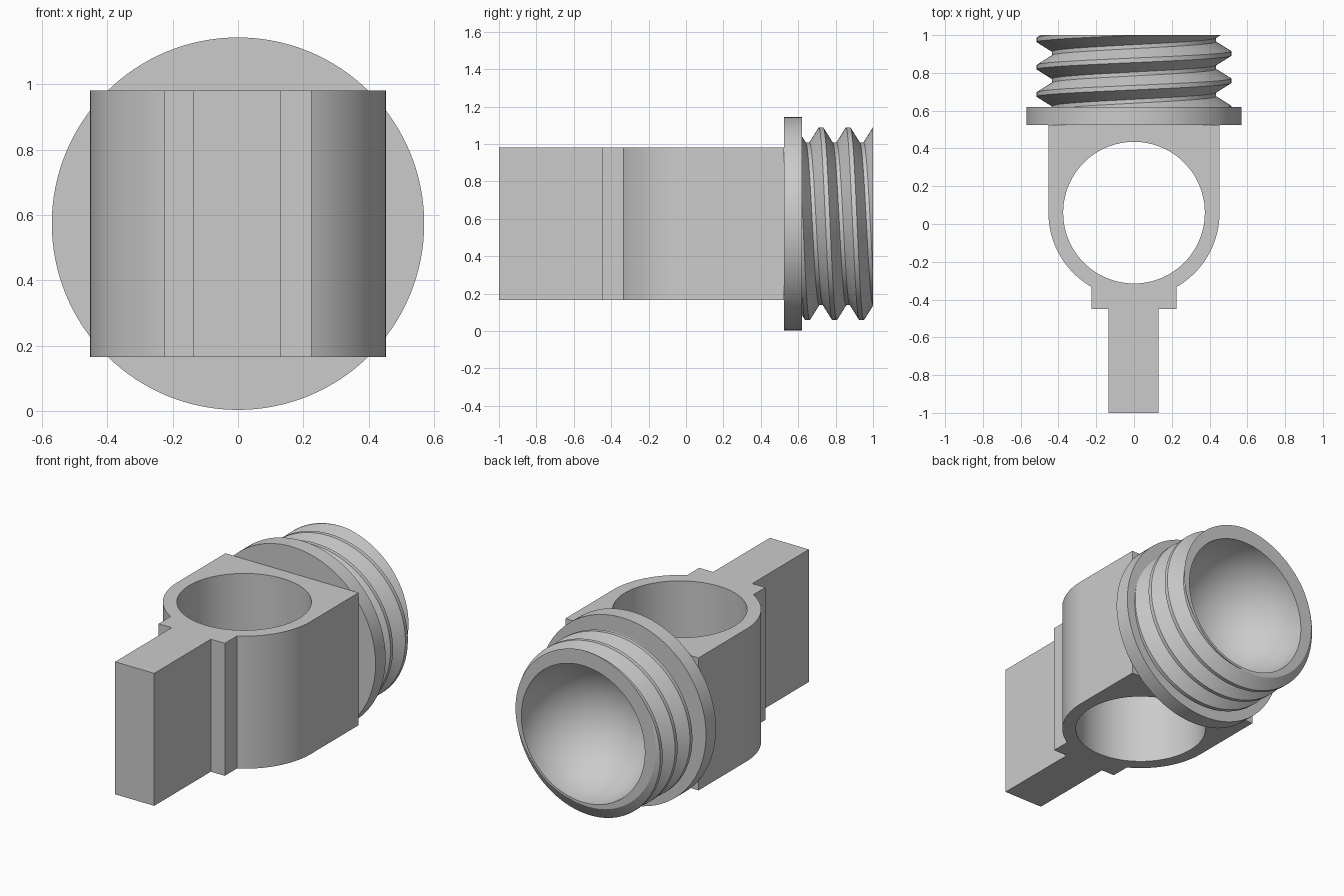
import bpy, bmesh
from math import sin, cos, pi, tau, acos

cube = bpy.data.objects.get("Cube")
if cube:
    bpy.data.objects.remove(cube, do_unlink=True)

grey = bpy.data.materials.new("plain_grey")
grey.use_nodes = True
grey.diffuse_color = (0.6, 0.6, 0.6, 1)
grey.node_tree.nodes["Principled BSDF"].inputs["Base Color"].default_value = (0.6, 0.6, 0.6, 1)

AXIS_Z = 0.573       # height of the spigot axis
SIDES = 128
BORE = 0.42          # radius of the round socket
END_Y = 1.0


def finish(obj):
    obj.data.materials.clear()
    obj.data.materials.append(grey)
    bpy.ops.object.select_all(action='DESELECT')
    obj.select_set(True)
    bpy.context.view_layer.objects.active = obj
    bpy.ops.object.shade_smooth_by_angle(angle=pi / 7)


def add_mesh(name, bm):
    mesh = bpy.data.meshes.new(name)
    bm.to_mesh(mesh)
    bm.free()
    obj = bpy.data.objects.new(name, mesh)
    bpy.context.collection.objects.link(obj)
    finish(obj)
    return obj


def around(r, y, a):
    """Point on a circle about the spigot axis, from the top towards +x."""
    return (r * sin(a), y, AXIS_Z + r * cos(a))


def sweep(profile, steps, start=0, pitch=0):
    """Turn an (r, y) profile about the axis, moving on by pitch each turn."""
    bm = bmesh.new()
    rows = []
    for i in range(steps + 1):
        a = start + tau * i / SIDES
        rows.append([bm.verts.new(around(r, y + pitch * a / tau, a)) for r, y in profile])
    for p, q in zip(rows, rows[1:]):
        for j in range(len(profile) - 1):
            bm.faces.new((p[j], q[j], q[j + 1], p[j + 1]))
    bmesh.ops.remove_doubles(bm, verts=bm.verts, dist=1e-5)
    return bm


# Body: eyelet with square shoulders, neck and flat handle, extruded upright
EYE_Y, OUTER, HOLE = 0.06, 0.453, 0.375
NECK = 0.225
sweep_angle = acos(NECK / OUTER)
arc = [(OUTER * cos(t), EYE_Y - OUTER * sin(t))
       for t in (sweep_angle * (1 - i / 32) for i in range(33))]
right = [(NECK, -0.45)] + arc + [(OUTER, 0.525)]
left = [(-x, y) for x, y in reversed(right)]
outline = [(0.13, -1), (0.13, -0.45)] + right + left + [(-0.136, -0.45), (-0.136, -1)]
hole = [(HOLE * cos(tau * i / 96), EYE_Y + HOLE * sin(tau * i / 96)) for i in range(96)]

curve = bpy.data.curves.new("eyelet_body", 'CURVE')
curve.dimensions = '2D'
curve.fill_mode = 'BOTH'
curve.extrude = 0.4075
for points in (outline, hole):
    spline = curve.splines.new('POLY')
    spline.points.add(len(points) - 1)
    for point, (x, y) in zip(spline.points, points):
        point.co = (x, y, 0, 1)
    spline.use_cyclic_u = True
body = bpy.data.objects.new("eyelet_body", curve)
body.location.z = AXIS_Z
bpy.context.collection.objects.link(body)
bpy.ops.object.select_all(action='DESELECT')
body.select_set(True)
bpy.context.view_layer.objects.active = body
bpy.ops.object.convert(target='MESH')
body = bpy.context.view_layer.objects.active
bm = bmesh.new()
bm.from_mesh(body.data)
bmesh.ops.remove_doubles(bm, verts=bm.verts, dist=1e-5)
bmesh.ops.recalc_face_normals(bm, faces=bm.faces)
bm.to_mesh(body.data)
bm.free()
finish(body)

# Flange: round plate, open behind the thread
flange = sweep([(0, 0.523), (0.57, 0.523), (0.57, 0.62), (0.41, 0.62)], SIDES)
bmesh.ops.recalc_face_normals(flange, faces=flange.faces)
if sum(f.normal.y for f in flange.faces if f.calc_center_median().y < 0.53) > 0:
    bmesh.ops.reverse_faces(flange, faces=flange.faces)
add_mesh("flange", flange)

# Thread: helical ridge trimmed flat at both ends
PITCH, ROOT, CREST, TOP_Y = 0.1446, 0.435, 0.515, 0.722
ridge = [(ROOT, -0.062), (CREST, -0.012), (CREST, 0.012), (ROOT, 0.062), (ROOT, PITCH - 0.062)]
thread = sweep([(r, TOP_Y + y) for r, y in ridge], SIDES * 5, start=-2 * tau, pitch=PITCH)
for y, way in ((0.61, -1), (END_Y, 1)):
    bmesh.ops.bisect_plane(thread, geom=thread.verts[:] + thread.edges[:] + thread.faces[:],
                           plane_co=(0, y, 0), plane_no=(0, way, 0), clear_outer=True)

# Flat rim from the trimmed thread in to the socket
rim = [e for e in thread.edges
       if e.is_boundary and all(abs(v.co.y - END_Y) < 1e-4 for v in e.verts)]
new = bmesh.ops.extrude_edge_only(thread, edges=rim)["geom"]
for v in (g for g in new if isinstance(g, bmesh.types.BMVert)):
    dx, dz = v.co.x, v.co.z - AXIS_Z
    scale = BORE / (dx * dx + dz * dz) ** 0.5
    v.co.x, v.co.z = dx * scale, AXIS_Z + dz * scale
bmesh.ops.recalc_face_normals(thread, faces=thread.faces)
if sum(f.normal.y for f in thread.faces if f.calc_center_median().y > END_Y - 1e-4) < 0:
    bmesh.ops.reverse_faces(thread, faces=thread.faces)
add_mesh("threaded_spigot", thread)

# Socket: hemispherical hollow in the end of the spigot
bowl = sweep([(BORE * sin(pi / 2 * i / 32), END_Y - BORE * cos(pi / 2 * i / 32))
              for i in range(33)], SIDES)
bmesh.ops.recalc_face_normals(bowl, faces=bowl.faces)
if sum(f.normal.y for f in bowl.faces) < 0:
    bmesh.ops.reverse_faces(bowl, faces=bowl.faces)
add_mesh("round_socket", bowl)
